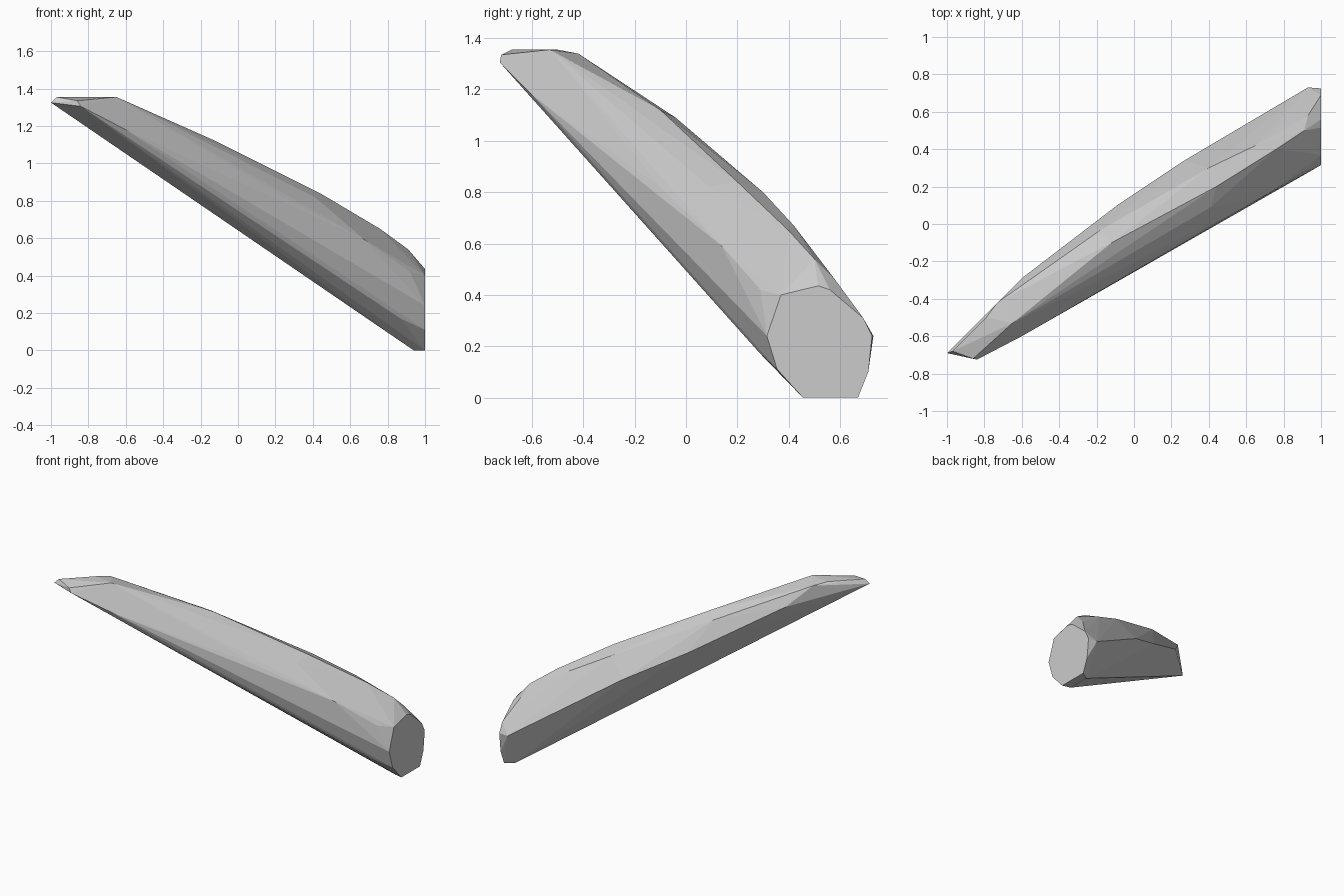
import bpy, bmesh, math

# Flat cut end at x = 1, as (y, z)
cut_end = [(0.455, 0), (0.67, 0), (0.71, 0.1), (0.725, 0.24), (0.69, 0.31),
           (0.56, 0.42), (0.515, 0.435), (0.37, 0.4), (0.315, 0.24), (0.355, 0.11)]

# Pointed tip with its small level top
tip = [(-1, -0.69, 1.325), (-0.97, -0.68, 1.355), (-0.84, -0.725, 1.305),
       (-0.86, -0.72, 1.335), (-0.65, -0.53, 1.355), (-0.79, -0.5, 1.355),
       (-0.73, -0.42, 1.34)]

# Upper ridge, running from tip to cut end
ridge = [(-0.12, -0.1, 1.12), (-0.19, -0.04, 1.09), (0.44, 0.2, 0.84),
         (0.4, 0.3, 0.8), (0.65, 0.42, 0.67), (0.76, 0.4, 0.65),
         (0.91, 0.5, 0.54), (0.93, 0.58, 0.46)]

# Back and front flanks
back = [(-0.6, -0.29, 1.2), (-0.09, 0.1, 0.88), (0.27, 0.34, 0.68), (0.93, 0.73, 0.24)]
front = [(-0.6, -0.6, 1.18), (0.24, -0.1, 0.82), (0.41, 0.09, 0.82),
         (0.68, 0.14, 0.59), (0.92, 0.29, 0.42), (0.87, 0.29, 0.17)]

# Narrow foot resting on the ground
foot = [(0.94, 0.47, 0), (0.94, 0.63, 0)]

# Faceted log: convex skin over the sections
bm = bmesh.new()
for p in [(1, y, z) for y, z in cut_end] + tip + ridge + back + front + foot:
    bm.verts.new(p)
hull = bmesh.ops.convex_hull(bm, input=bm.verts[:])
loose = [v for v in bm.verts if not v.link_faces]
bmesh.ops.delete(bm, geom=loose, context='VERTS')
bmesh.ops.dissolve_limit(bm, angle_limit=math.radians(1),
                         verts=bm.verts[:], edges=bm.edges[:])
bmesh.ops.recalc_face_normals(bm, faces=bm.faces[:])

mesh = bpy.data.meshes.new("faceted_log")
bm.to_mesh(mesh)
bm.free()
log = bpy.data.objects.new("faceted_log", mesh)
bpy.context.collection.objects.link(log)
